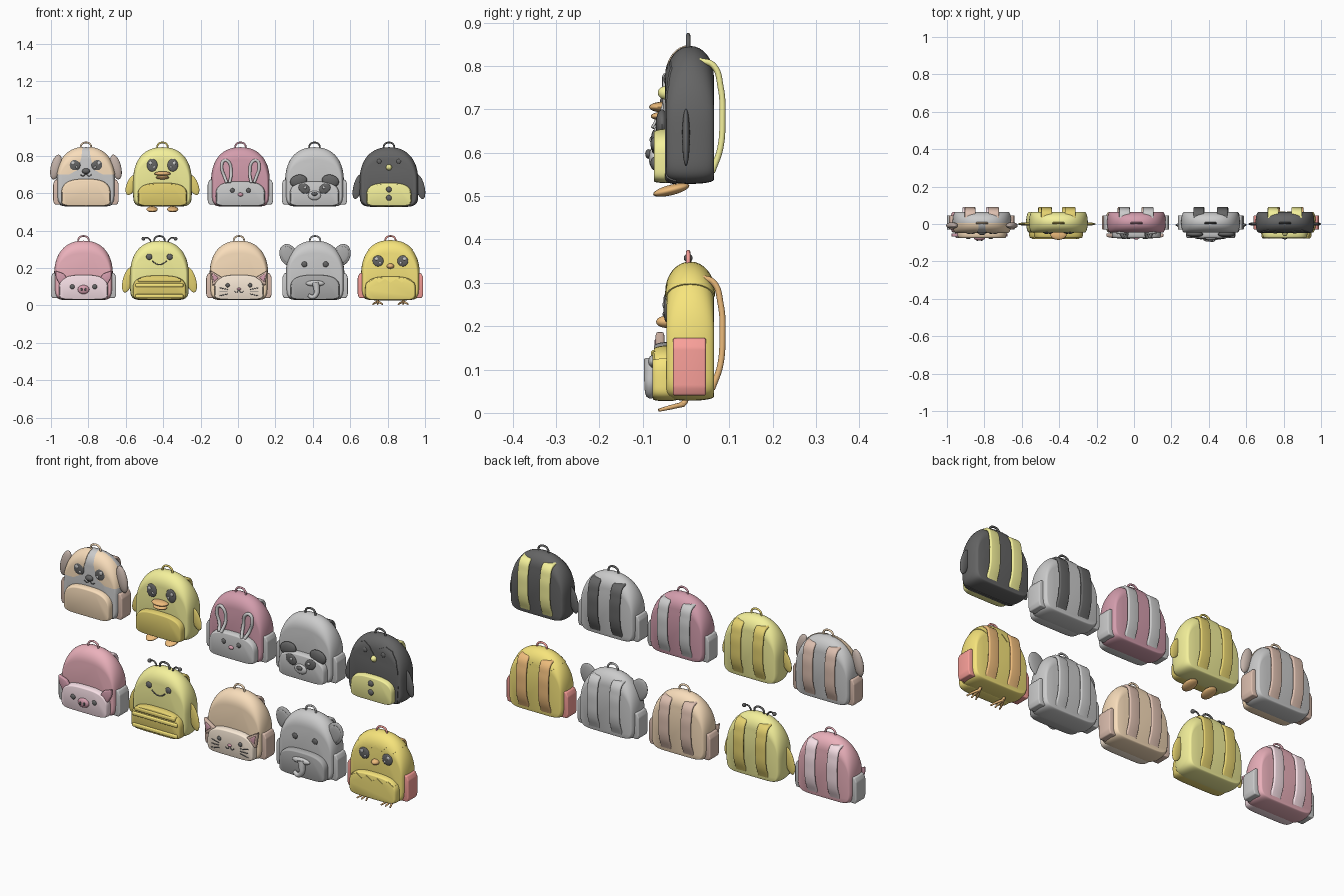
import bpy, bmesh, math
from mathutils import Vector, Matrix
from mathutils.bvhtree import BVHTree

if "Cube" in bpy.data.objects:
    bpy.data.objects.remove(bpy.data.objects["Cube"])

GREY = None
BLACK, DARK = (.13, .13, .13), (.4, .4, .4)
TAN, LIGHT_TAN, BROWN, MAUVE = (.95, .73, .5), (.95, .82, .68), (.55, .45, .4), (.72, .52, .43)
YELLOW, OCHRE, GOLD, ORANGE = (.91, .88, .33), (.78, .64, .16), (.93, .78, .2), (.85, .5, .2)
ROSE, PINK, PALE_PINK, RED = (.66, .34, .42), (.83, .44, .5), (.93, .74, .79), (.95, .35, .32)
mats, bag, surfaces, origin = {}, "", [], Vector()


def add(name, me, color):
    me.shade_smooth()
    me.set_sharp_from_angle(angle=math.radians(40))
    if color:
        if color not in mats:
            mats[color] = bpy.data.materials.new("colour_%d" % len(mats))
            mats[color].diffuse_color = (*color, 1)
        me.materials.clear()
        me.materials.append(mats[color])
    ob = bpy.data.objects.new(bag + "_" + name, me)
    ob.location = origin
    bpy.context.collection.objects.link(ob)
    return ob


def bm_mesh(bm):
    bmesh.ops.recalc_face_normals(bm, faces=bm.faces)
    me = bpy.data.meshes.new("part")
    bm.to_mesh(me)
    bm.free()
    return me


def bake(ob):
    dg = bpy.context.evaluated_depsgraph_get()
    me = bpy.data.meshes.new_from_object(ob.evaluated_get(dg))
    bpy.data.objects.remove(ob)
    return me


def front(x, z):
    hits = [t.ray_cast(Vector((x, -1, z)), Vector((0, 1, 0)))[0] for t in surfaces]
    return min([h.y for h in hits if h] or [-.03])


def pillow(name, w, z0, zc, z1, y0, y1, nu, nl, ix, iz, color, n=72, m=16):
    """Arched outline swept through the depth, shrinking toward front and back."""
    bm, rings = bmesh.new(), []
    for j in range(m + 1):
        a = math.pi * (j / m - .5)
        y, f = (y0 + y1) / 2 + (y1 - y0) / 2 * math.sin(a), 1 - math.cos(a)
        ring = []
        for i in range(n):
            c, s = math.cos(2 * math.pi * i / n), math.sin(2 * math.pi * i / n)
            e = 2 / (nu if s >= 0 else nl)
            x = w * math.copysign(abs(c) ** e, c) * (1 - ix * f)
            h = abs(s) ** e
            z = zc + h * (z1 - zc) * (1 - iz * f) if s >= 0 else zc - h * (zc - z0) * (1 - .07 * f)
            ring.append(bm.verts.new((x, y, z)))
        rings.append(ring)
    for p, q in zip(rings, rings[1:]):
        for i in range(n):
            bm.faces.new((p[i], p[(i + 1) % n], q[(i + 1) % n], q[i]))
    bm.faces.new(rings[0])
    bm.faces.new(rings[-1])
    bmesh.ops.recalc_face_normals(bm, faces=bm.faces)
    surfaces.append(BVHTree.FromBMesh(bm))
    return add(name, bm_mesh(bm), color)


def ball(name, x, z, r, color, y=None, rot=0, tilt=0):
    """Ellipsoid, mirrored when x is not zero; sits on the front surface by default."""
    yy = front(x, z) if y is None else y
    for s in ((1, -1) if x else (1,)):
        bm = bmesh.new()
        mat = (Matrix.Translation((s * x, yy, z)) @ Matrix.Rotation(math.radians(s * rot), 4, 'Y')
               @ Matrix.Rotation(math.radians(tilt), 4, 'X') @ Matrix.Diagonal((*r, 1)))
        bmesh.ops.create_uvsphere(bm, u_segments=24, v_segments=14, radius=1, matrix=mat)
        add(name, bm_mesh(bm), color)


def prism(pts, y0, y1, bevel=0):
    bm = bmesh.new()
    f = bm.faces.new([bm.verts.new((x, y0, z)) for x, z in pts])
    ext = bmesh.ops.extrude_face_region(bm, geom=[f])
    bmesh.ops.translate(bm, vec=(0, y1 - y0, 0), verts=[v for v in ext["geom"] if isinstance(v, bmesh.types.BMVert)])
    if bevel:
        bmesh.ops.bevel(bm, geom=bm.edges[:], offset=bevel, segments=3, affect='EDGES', profile=.5)
    return bm_mesh(bm)


def plate(name, pts, y0, y1, color):
    for s in (1, -1):
        add(name, prism([(s * x, z) for x, z in pts], y0, y1, .005), color)


def patch(name, source, pts, color, y0=-.2, y1=.2):
    """Thin coloured panel that follows the source surface inside an outline."""
    me = source.data.copy()
    normals = [v.normal.copy() for v in me.vertices]
    for v, nrm in zip(me.vertices, normals):
        v.co += nrm * .003
    ob, cutter = add("panel", me, color), add("cutter", prism(pts, y0, y1), GREY)
    cutter.hide_render = True
    mod = ob.modifiers.new("cut", 'BOOLEAN')
    mod.operation, mod.solver, mod.object = 'INTERSECT', 'EXACT', cutter
    me = bake(ob)
    bpy.data.objects.remove(cutter)
    return add(name, me, color)


def tube(name, pts, r, color, mirror=False, extrude=0, radii=None, cyclic=False):
    """Smooth round path; 2D points lie on the front surface; extrude gives a flat strap."""
    if len(pts[0]) == 2 and not extrude:
        pts = [(x, front(x, z) - r * .3, z) for x, z in pts]
    for s in ((1, -1) if mirror else (1,)):
        cu = bpy.data.curves.new("path", 'CURVE')
        cu.dimensions = '2D' if extrude else '3D'
        cu.bevel_depth, cu.bevel_resolution, cu.extrude, cu.resolution_u = r, 3, extrude, 8
        cu.use_fill_caps = not extrude
        if extrude:
            cu.fill_mode = 'NONE'
        sp = cu.splines.new('BEZIER')
        sp.bezier_points.add(len(pts) - 1)
        sp.use_cyclic_u = cyclic
        for i, (b, p) in enumerate(zip(sp.bezier_points, pts)):
            b.co = (p[0], p[1], 0) if extrude else (s * p[0], p[1], p[2])
            b.handle_left_type = b.handle_right_type = 'AUTO'
            b.radius = radii[i] if radii else 1
        ob = bpy.data.objects.new("path", cu)
        bpy.context.collection.objects.link(ob)
        me = bake(ob)
        if extrude:  # turn the side profile to lie in the y-z plane
            me.transform(Matrix(((0, 0, 1, s * .063), (1, 0, 0, 0), (0, 1, 0, 0), (0, 0, 0, 1))))
        add(name, me, color)


def eyes(x, z, r, rz=None, shine=False):
    ball("eye", x, z, (r, .007, rz or r), BLACK)
    if shine:
        y = front(x, z) - .006
        for dx, dz, k in ((.3, .4, .3), (-.35, -.35, .2)):
            ball("eye_shine", x + dx * r, z + dz * r, (k * r, .003, k * r), GREY, y)


def start(name, cx, dz, body, strap, pocket, handle, side, pw=.132, pz=.163):
    """Body, front pocket, straps, handle and side pockets shared by every bag."""
    global bag, origin
    bag, origin = name + "_backpack", Vector((cx, 0, dz))
    surfaces.clear()
    b = pillow("body", .157, .028, .16, .346, -.045, .064, 2.3, 7, .1, .36, body)
    p = pillow("front_pocket", pw, .03, .085, pz, -.074, -.02, 2.9, 6, .06, .12, pocket)
    tube("strap", [(.03, .312), (.062, .302), (.08, .25), (.084, .18), (.079, .11), (.06, .055)],
         .007, strap, True, .022)
    tube("handle", [(-.028, .005, .33), (-.024, .005, .36), (0, .005, .371), (.024, .005, .36), (.028, .005, .33)],
         .005, handle)
    if side != "none":
        plate("side_pocket", [(.135, .04), (.168, .04), (.175, .06), (.175, .15), (.165, .172), (.135, .175)],
              -.03, .046, side)
    return b, p


# Dog: tan face halves, drooping ears
b, p = start("dog", -.813, .5, GREY, MAUVE, TAN, TAN, MAUVE, pz=.176)
for s in (1, -1):
    patch("face_patch", b, [(s * x, z) for x, z in ((.015, .37), (.025, .29), (.045, .225), (.09, .2), (.17, .2), (.17, .37))],
          TAN, -.2, .005)
ball("ear", .16, .24, (.028, .017, .068), BROWN, -.008, -14)
eyes(.06, .25, .03, shine=True)
ball("nose", 0, .218, (.021, .015, .015), BLACK)
tube("mouth", [(-.03, .2), (-.015, .192), (0, .203), (.015, .192), (.03, .2)], .0025, BLACK)

# Duck: bill, wings, feet
start("duck", -.404, .5, YELLOW, OCHRE, OCHRE, OCHRE, "none", pz=.155)
eyes(.055, .25, .028, .034, True)
ball("upper_bill", 0, .205, (.044, .03, .012), ORANGE, -.055)
ball("lower_bill", 0, .184, (.036, .026, .01), ORANGE, -.055)
ball("wing", .165, .145, (.026, .008, .058), OCHRE, 0, -22)
ball("foot", .055, .014, (.03, .043, .012), ORANGE, -.034, 0, 14)

# Rabbit: upright ears drawn as outlined loops
start("rabbit", .013, .5, ROSE, GREY, GREY, ROSE, GREY)
for s in (1, -1):
    tube("ear_rim", [(s * x, z) for x, z in ((.058, .155), (.05, .21), (.066, .27), (.088, .274), (.1, .24), (.086, .19), (.072, .155))],
         .008, GREY)
eyes(.043, .115, .012)
ball("nose", 0, .093, (.014, .009, .01), ROSE)

# Panda: dark ears and eye patches
start("panda", .409, .5, GREY, BLACK, GREY, BLACK, GREY)
ball("ear", .085, .165, (.046, .015, .034), BLACK, -.055, 12)
ball("eye_patch", .055, .125, (.032, .007, .025), BLACK, None, -35)
ball("eye_shine", .05, .13, (.007, .004, .007), GREY, -.08)
ball("muzzle", 0, .088, (.034, .012, .025), GREY)
ball("nose", 0, .097, (.016, .008, .011), BLACK, -.086)

# Penguin: pale heart-topped face, wings, buttons
b, p = start("penguin", .807, .5, BLACK, YELLOW, YELLOW, BLACK, "none", pw=.12, pz=.155)
half = [(.13, .02), (.136, .12), (.135, .2), (.122, .255), (.095, .295), (.06, .31), (.028, .295)]
patch("face_panel", b, half + [(0, .255)] + [(-x, z) for x, z in reversed(half)], GREY, -.2, -.022)
eyes(.052, .27, .013)
ball("beak", 0, .238, (.016, .02, .016), YELLOW)
ball("wing", .166, .135, (.024, .009, .068), BLACK, 0, -14)
for z in (.12, .075):
    ball("button", 0, z, (.015, .008, .015), BLACK)

# Pig: snout and folded ears on the pocket
start("pig", -.826, 0, PINK, PALE_PINK, PALE_PINK, PINK, GREY)
plate("ear", [(.088, .145), (.105, .17), (.15, .186), (.148, .15), (.128, .115)], -.068, -.05, ROSE)
eyes(.06, .1, .013)
ball("snout", 0, .085, (.031, .014, .024), ROSE)
ball("nostril", .011, .085, (.005, .004, .009), BLACK, -.087)

# Bee: antennae, wings, striped pocket
start("bee", -.42, 0, YELLOW, OCHRE, OCHRE, BLACK, "none", pw=.142, pz=.16)
eyes(.055, .26, .016)
tube("smile", [(-.038, .238), (-.02, .224), (0, .219), (.02, .224), (.038, .238)], .0028, BLACK)
tube("antenna", [(.045, .005, .325), (.05, .005, .35), (.066, .005, .362), (.085, .005, .358)], .004, BLACK, True)
ball("antenna_tip", .086, .357, (.01, .01, .01), BLACK, .005)
for z, c in ((.05, GOLD), (.108, GOLD), (.135, OCHRE)):
    w = .128 if z < .13 else .115
    add("stripe", prism([(-w, z - .01), (w, z - .01), (w, z + .01), (-w, z + .01)], -.081, -.055, .006), c)
ball("wing", .168, .137, (.027, .008, .07), OCHRE, 0, -16)

# Cat: pointed ears, whiskers
start("cat", .005, 0, TAN, MAUVE, LIGHT_TAN, TAN, MAUVE)
plate("ear", [(.09, .15), (.153, .188), (.14, .105)], -.07, -.05, MAUVE)
plate("inner_ear", [(.108, .148), (.145, .175), (.136, .125)], -.073, -.06, ROSE)
eyes(.06, .108, .011)
ball("nose", 0, .088, (.011, .008, .007), ROSE)
tube("mouth", [(-.024, .075), (-.012, .068), (0, .08), (.012, .068), (.024, .075)], .0025, BLACK)
for z0, z1 in ((.085, .095), (.073, .073), (.061, .051)):
    tube("whisker", [(.06, -.075, z0), (.083, -.075, (z0 + z1) / 2), (.105, -.073, z1)], .0022, BLACK, True)

# Elephant: round ears, curled trunk
start("elephant", .412, 0, GREY, GREY, DARK, DARK, GREY)
ball("ear", .143, .27, (.046, .012, .06), DARK, -.005, 20)
ball("inner_ear", .145, .27, (.034, .006, .046), DARK, -.014, 20)
eyes(.057, .22, .015)
ball("trunk_base", 0, .118, (.05, .014, .016), GREY)
tube("trunk", [(.002, -.076, .122), (.008, -.08, .09), (.006, -.082, .06), (-.014, -.082, .045), (-.036, -.082, .056)],
     .016, GREY, radii=[1.3, 1.05, .85, .75, .6])

# Chick: cracked shell on top and pocket, toes
b, p = start("chick", .815, 0, GOLD, ORANGE, GOLD, RED, RED, pz=.155)
zig = [(-.18 + .36 * i / 12, .268 if i % 2 else .298) for i in range(13)]
patch("shell_cap", b, zig + [(.18, .4), (-.18, .4)], GREY)
zig = [(-.15 + .3 * i / 10, .122 if i % 2 else .142) for i in range(11)]
patch("shell_pocket", p, zig + [(.15, 0), (-.15, 0)], GREY)
eyes(.066, .238, .029, shine=True)
ball("beak", 0, .21, (.02, .024, .014), ORANGE)
tube("leg", [(.068, .0, .04), (.068, -.003, .025), (.068, -.012, .018)], .007, ORANGE, True)
for dx in (-.026, 0, .026):
    tube("toe", [(.068, -.005, .02), (.068 + dx * .6, -.035, .013), (.068 + dx, -.063, .006)], .006, ORANGE, True,
         radii=[1, .9, .6])

for m in bpy.data.materials:
    if m.users and not m.is_grease_pencil:
        m.use_nodes = True
        m.node_tree.nodes["Principled BSDF"].inputs["Base Color"].default_value = m.diffuse_color
